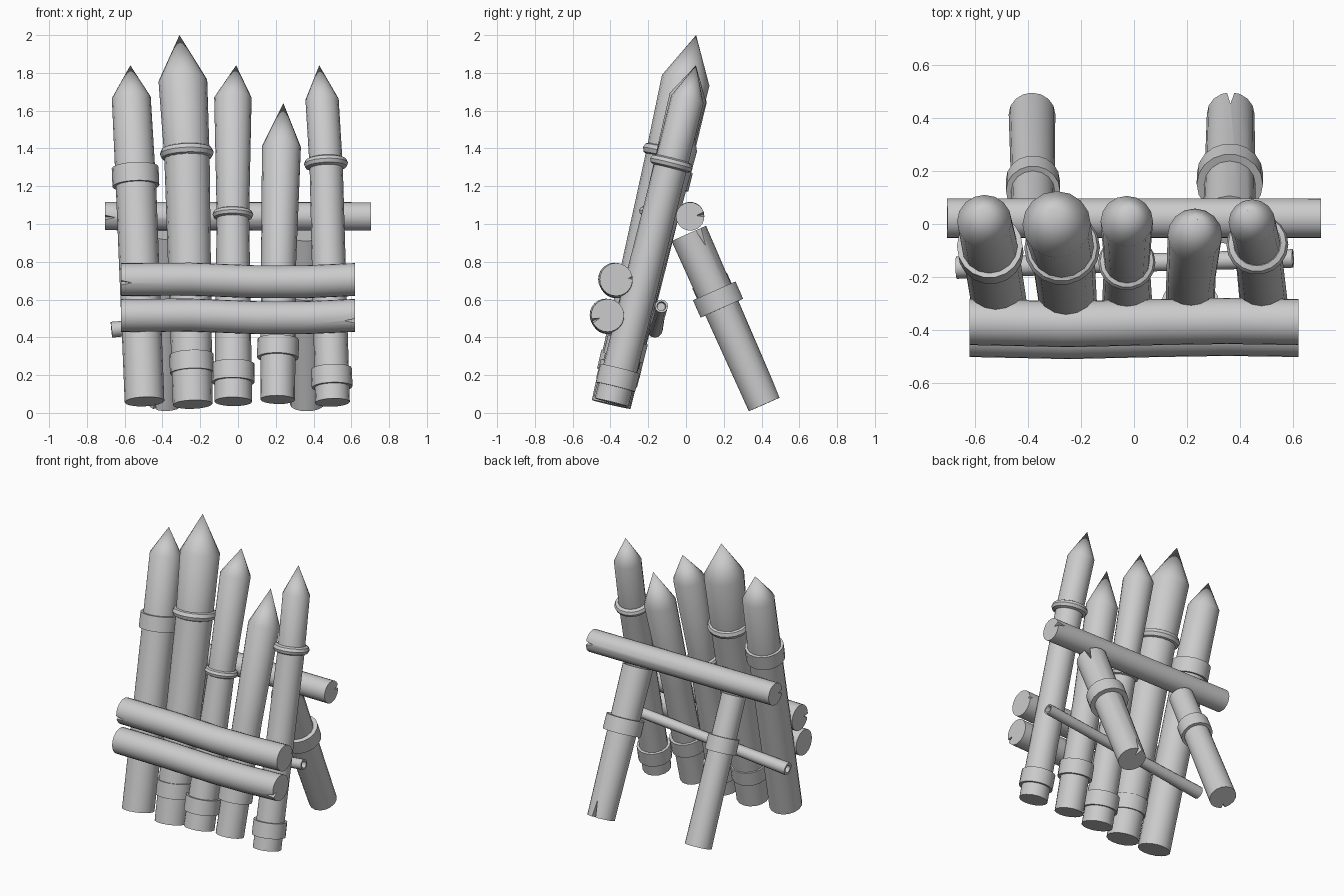
import bpy
import bmesh
import math
from mathutils import Vector

cube = bpy.data.objects.get("Cube")
if cube:
    bpy.data.objects.remove(cube, do_unlink=True)


def frame(axis):
    """Two unit vectors square to an axis."""
    u = axis.cross(Vector((0, 1, 0))).normalized()
    return u, axis.cross(u)


def add_object(name, bm):
    bmesh.ops.recalc_face_normals(bm, faces=bm.faces[:])
    mesh = bpy.data.meshes.new(name)
    bm.to_mesh(mesh)
    bm.free()
    obj = bpy.data.objects.new(name, mesh)
    bpy.context.collection.objects.link(obj)
    return obj


def smooth(obj):
    bpy.ops.object.select_all(action='DESELECT')
    obj.select_set(True)
    bpy.context.view_layer.objects.active = obj
    bpy.ops.object.shade_smooth_by_angle(angle=math.radians(40))


def bar(name, centres, radii, sides=18, closed=False):
    """Round bar through the centres; a zero radius makes a point, closed makes a hoop."""
    centres = [Vector(c) for c in centres]
    u, v = frame((centres[-1] - centres[0]).normalized())
    bm = bmesh.new()
    rings = []
    for c, r in zip(centres, radii):
        count = sides if r > 0 else 1
        turns = [2 * math.pi * i / sides for i in range(count)]
        rings.append([bm.verts.new(c + r * (u * math.cos(a) + v * math.sin(a))) for a in turns])
    for a, b in zip(rings, rings[1:]):
        for i in range(sides):
            j = (i + 1) % sides
            if len(b) == 1:
                bm.faces.new((a[i], a[j], b[0]))
            else:
                bm.faces.new((a[i], a[j], b[j], b[i]))
    for end in (rings[0], rings[-1]):
        if len(end) > 1:
            bm.faces.new(end)
    obj = add_object(name, bm)
    smooth(obj)
    return obj


def hoop(name, centre, axis, profile, sides=18):
    """Sweep a closed (radius, height) profile round an axis."""
    u, v = frame(axis)
    bm = bmesh.new()
    loops = []
    for i in range(sides):
        a = 2 * math.pi * i / sides
        out = u * math.cos(a) + v * math.sin(a)
        loops.append([bm.verts.new(centre + out * r + axis * h) for r, h in profile])
    n = len(profile)
    for i in range(sides):
        a, b = loops[i], loops[(i + 1) % sides]
        for k in range(n):
            m = (k + 1) % n
            bm.faces.new((a[k], a[m], b[m], b[k]))
    smooth(add_object(name, bm))


def band(name, centre, axis, radius, height=0.1):
    inner, h = radius - 0.03, height / 2
    hoop(name, centre, axis, [(inner, -h), (radius, -h), (radius, h), (inner, h)])


def rope_ring(name, centre, axis, radius, thick):
    turns = [math.pi * k / 4 for k in range(8)]
    hoop(name, centre, axis,
         [(radius - thick + thick * math.cos(a), thick * math.sin(a)) for a in turns])


def split(obj, end, inward, out, radius, length=0.07, depth=0.05, width=0.018):
    """Cut a V-shaped drying crack into the end of a bar."""
    end, d, out = Vector(end), Vector(inward).normalized(), Vector(out)
    out = (out - d * out.dot(d)).normalized()
    side = d.cross(out)
    start = end - d * 0.01
    rim = out * (radius + 0.01)
    bm = bmesh.new()
    p = [bm.verts.new(c) for c in (start + out * (radius - depth), start + rim + side * width,
                                   start + rim - side * width, end + rim + d * length)]
    for i in range(4):
        bm.faces.new(p[:i] + p[i + 1:])
    cutter = add_object("crack_cutter", bm)
    cutter.hide_render = True
    mod = obj.modifiers.new("crack", 'BOOLEAN')
    mod.operation = 'DIFFERENCE'
    mod.object = cutter
    bpy.context.view_layer.objects.active = obj
    bpy.ops.object.modifier_apply(modifier=mod.name)
    bpy.data.objects.remove(cutter, do_unlink=True)
    smooth(obj)


def along(points, z):
    """Centre of a bar at a height."""
    for a, b in zip(points, points[1:]):
        if min(a[2], b[2]) <= z <= max(a[2], b[2]):
            return Vector(a).lerp(Vector(b), (z - a[2]) / (b[2] - a[2]))


# Sharpened stakes: lean, (x, z, radius) sections, bands (z, radius), rings (z, radius, thickness)
stakes = [
    (0.25, [(-0.495, 0.06, 0.105), (-0.54, 1.2, 0.107), (-0.565, 1.67, 0.103), (-0.57, 1.84, 0)],
     [(1.25, 0.124)], []),
    (0.23, [(-0.24, 0.045, 0.105), (-0.27, 1.35, 0.12), (-0.292, 1.76, 0.129), (-0.31, 2.0, 0)],
     [(0.26, 0.117)], [(1.375, 0.143, 0.032)]),
    (0.25, [(-0.025, 0.06, 0.1), (-0.027, 1.05, 0.086), (-0.027, 1.67, 0.099), (-0.01, 1.84, 0)],
     [(0.21, 0.113)], [(1.05, 0.108, 0.024)]),
    (0.26, [(0.21, 0.07, 0.092), (0.215, 0.8, 0.093), (0.23, 1.41, 0.103), (0.24, 1.64, 0)],
     [(0.34, 0.11)], []),
    (0.25, [(0.5, 0.055, 0.092), (0.467, 1.3, 0.088), (0.445, 1.66, 0.088), (0.43, 1.84, 0)],
     [(0.185, 0.108)], [(1.32, 0.117, 0.027)]),
]
for n, (lean, sections, bands, rings) in enumerate(stakes, 1):
    pts = [(x, -0.395 + lean * (z - 0.05), z) for x, z, r in sections]
    axis = (Vector(pts[-1]) - Vector(pts[0])).normalized()
    bar(f"stake_{n}", pts, [s[2] for s in sections], sides=16)
    for z, r in bands:
        band(f"stake_{n}_band", along(pts, z), axis, r)
    for z, r, t in rings:
        rope_ring(f"stake_{n}_ring", along(pts, z), axis, r, t)

# Front logs, slightly bowed
RIGHT, LEFT = (1, 0, 0), (-1, 0, 0)
stations = (-0.62, -0.25, 0.1, 0.35, 0.62)
sag = (0, 0.002, -0.012, -0.012, 0)
bow = (0, -0.008, 0, 0.004, 0)
for name, y, z, r in (("upper_front_log", -0.37, 0.706, 0.087), ("lower_front_log", -0.415, 0.516, 0.087)):
    pts = [(x, y + b, z + s) for x, s, b in zip(stations, sag, bow)]
    log = bar(name, pts, [r] * len(pts), sides=24)
    if name.startswith("upper"):
        split(log, pts[0], RIGHT, (0, -1, -0.2), r)
        split(log, pts[-1], LEFT, (0, 1, 0.1), r, 0.03, 0.03)
    else:
        split(log, pts[-1], LEFT, (0, -1, -0.35), r)

# Back rail
rail_ends = [(-0.705, 0.022, 1.042), (0.705, 0.022, 1.04)]
rail = bar("back_rail", rail_ends, [0.075, 0.075], sides=24)
split(rail, rail_ends[0], RIGHT, (0, -1, -0.1), 0.075)
split(rail, rail_ends[1], LEFT, (0, 1, 0.15), 0.075)

# Thin pole with hollowed ends
a, b = Vector((-0.67, -0.165, 0.44)), Vector((0.6, -0.13, 0.565))
d = (b - a).normalized() * 0.03
bar("thin_pole", [a + d, a, a, a.lerp(b, 0.5), b, b, b + -d],
    [0.022, 0.026, 0.042, 0.034, 0.035, 0.024, 0.021], sides=12)

# Back props: x at foot and head, radii, band height and radius
for name, x0, x1, r0, r1, bz, br in (
        ("right_prop", -0.385, -0.38, 0.088, 0.08, 0.655, 0.102),
        ("left_prop", 0.365, 0.36, 0.09, 0.1, 0.6, 0.125)):
    pts = [(x0, 0.415, 0.045), (x1, 0.015, 0.95)]
    axis = (Vector(pts[1]) - Vector(pts[0])).normalized()
    prop = bar(name, pts, [r0, r1], sides=16)
    if name == "left_prop":
        split(prop, pts[0], axis, (0, 1, 0), r0, 0.13, 0.06)
        split(prop, pts[1], -axis, (0.8, 0.6, 0), r1, 0.12, 0.06, 0.025)
    else:
        split(prop, pts[0], axis, (-0.6, -0.8, 0), r0, 0.05, 0.04)
    band(name + "_band", along(pts, bz), axis, br)
